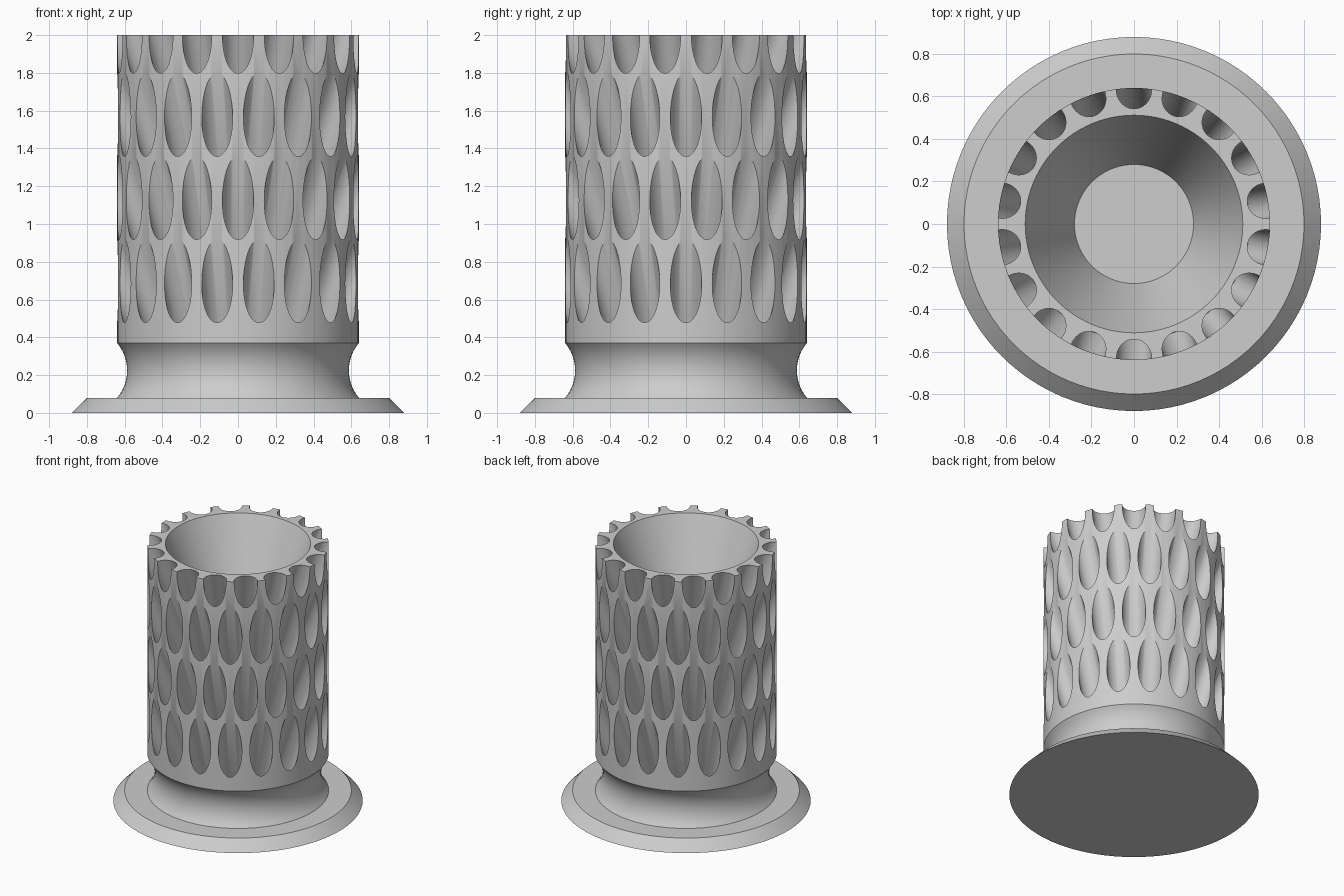
import bpy, bmesh, math
from mathutils import Matrix, Vector

cube = bpy.data.objects.get("Cube")
if cube:
    bpy.data.objects.remove(cube, do_unlink=True)

SIDES = 96           # segments around the axis
BODY_R = 0.64
TOP = 2.0

grey = bpy.data.materials.new("plain grey")
grey.use_nodes = True
grey.diffuse_color = (0.61, 0.61, 0.61, 1)
grey.node_tree.nodes["Principled BSDF"].inputs["Base Color"].default_value = (0.61, 0.61, 0.61, 1)


def make_object(name, bm):
    mesh = bpy.data.meshes.new(name)
    bm.to_mesh(mesh)
    bm.free()
    mesh.materials.append(grey)
    obj = bpy.data.objects.new(name, mesh)
    bpy.context.collection.objects.link(obj)
    return obj


def lathe(name, profile):
    """Closed solid of revolution; the profile's ends are capped with flat discs."""
    bm = bmesh.new()
    rings = []
    for r, z in profile:
        rings.append([bm.verts.new((r * math.cos(a), r * math.sin(a), z))
                      for a in (math.tau * i / SIDES for i in range(SIDES))])
    for low, high in zip(rings, rings[1:]):
        for i in range(SIDES):
            j = (i + 1) % SIDES
            bm.faces.new((low[i], low[j], high[j], high[i]))
    bm.faces.new(rings[0][::-1])
    bm.faces.new(rings[-1])
    bmesh.ops.recalc_face_normals(bm, faces=bm.faces)
    return make_object(name, bm)


# Concave neck: circular arc between the flange and the body
neck_low, neck_high, neck_depth = 0.08, 0.37, 0.053
half = (neck_high - neck_low) / 2
arc_r = (half ** 2 + neck_depth ** 2) / (2 * neck_depth)
sweep = math.asin(half / arc_r)
neck = []
for i in range(13):
    a = sweep * (i / 6 - 1)
    neck.append((BODY_R - neck_depth + arc_r * (1 - math.cos(a)),
                 neck_low + half + arc_r * math.sin(a)))

# Cup: bevelled flange, neck, straight body and shallow tapering hollow
cup = lathe("drilled_cup",
            [(0.88, 0), (0.80, neck_low)] + neck +
            [(BODY_R, TOP), (0.512, TOP), (0.28, 1.43)])
bpy.ops.object.select_all(action="DESELECT")
cup.select_set(True)
bpy.context.view_layer.objects.active = cup

# Slanted round holes in staggered rows, drilled inward and down
COUNT, ROWS, PITCH = 18, 4, 0.44
HOLE_R, TILT = 0.083, math.radians(22)
INNER, OUTER = 0.46, 0.32
drill = (Matrix.Translation(Vector((BODY_R, 0, 0)))
         @ Matrix.Rotation(TILT, 4, "Y")
         @ Matrix.Translation(Vector((0, 0, (OUTER - INNER) / 2))))

# Neighbouring holes may meet inside, so every second one is cut separately
for parity in range(2):
    bm = bmesh.new()
    for row in range(ROWS):
        for k in range(parity, COUNT, 2):
            turn = math.tau * (k + (0.5 if row % 2 == 0 else 0)) / COUNT - math.pi / 2
            place = (Matrix.Translation(Vector((0, 0, 0.70 + PITCH * row)))
                     @ Matrix.Rotation(turn, 4, "Z") @ drill)
            bmesh.ops.create_cone(bm, cap_ends=True, segments=40, radius1=HOLE_R,
                                  radius2=HOLE_R, depth=INNER + OUTER, matrix=place)
    cutters = make_object("hole_cutters", bm)
    cutters.hide_render = True
    carve = cup.modifiers.new("holes", "BOOLEAN")
    carve.operation = "DIFFERENCE"
    carve.solver = "MANIFOLD"
    carve.object = cutters
    bpy.ops.object.modifier_apply(modifier=carve.name)
    bpy.data.objects.remove(cutters, do_unlink=True)

bpy.ops.object.shade_smooth_by_angle(angle=math.radians(30))
